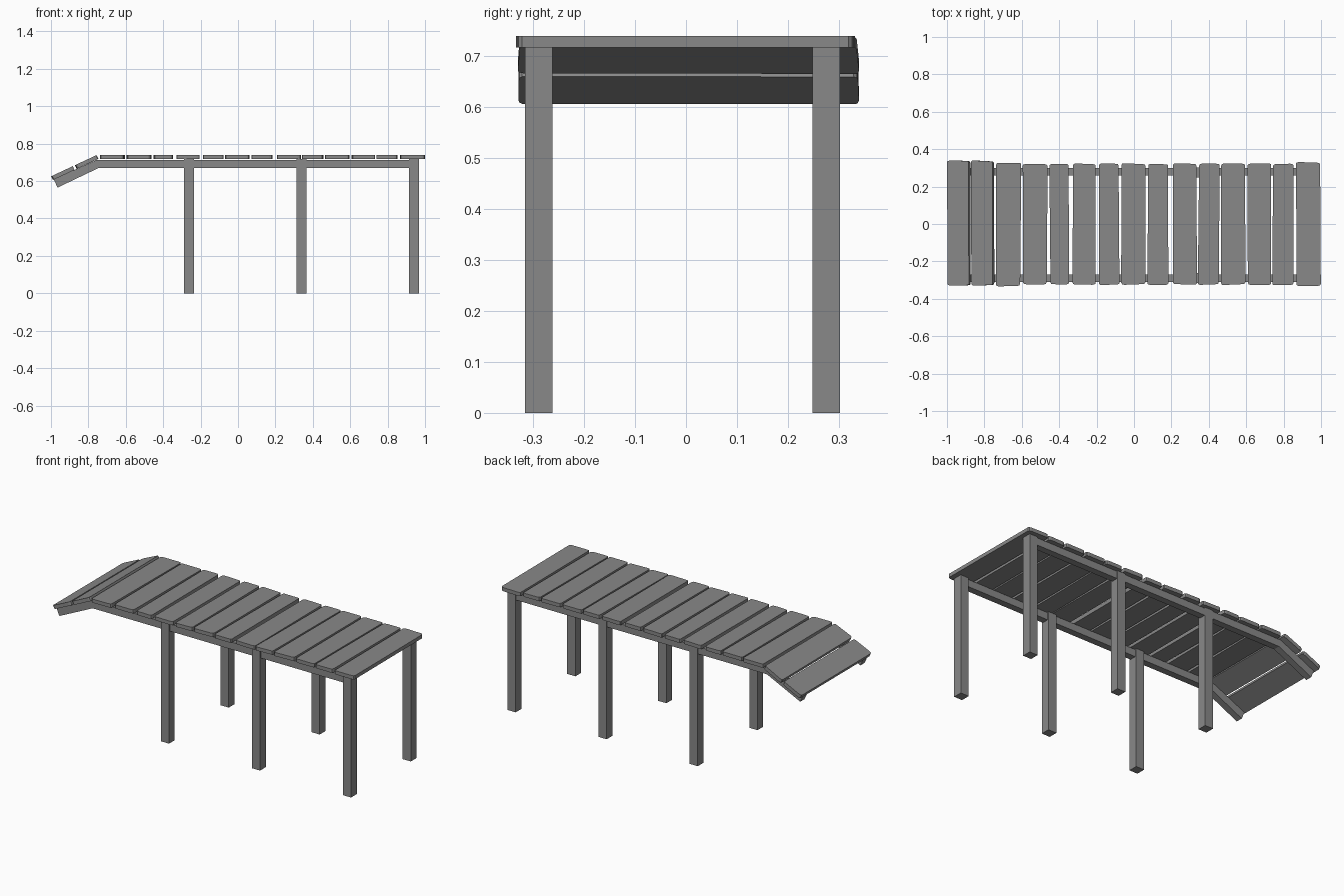
import bpy, bmesh, math, random
from mathutils import Matrix, Vector

random.seed(4)
cube = bpy.data.objects.get("Cube")
if cube:
    bpy.data.objects.remove(cube, do_unlink=True)

# Single weathered wood colour
wood = bpy.data.materials.new("grey_wood")
wood.use_nodes = True
grey = (0.25, 0.25, 0.25, 1.0)
wood.diffuse_color = grey
wood.node_tree.nodes["Principled BSDF"].inputs["Base Color"].default_value = grey


def finish(name, bm):
    bmesh.ops.recalc_face_normals(bm, faces=bm.faces)
    mesh = bpy.data.meshes.new(name)
    bm.to_mesh(mesh)
    bm.free()
    mesh.materials.append(wood)
    obj = bpy.data.objects.new(name, mesh)
    bpy.context.collection.objects.link(obj)
    return obj


def prism(name, outline, direction, place=None, depth_axis_offset=(0, 0, 0)):
    """Extrude a closed outline along a direction."""
    bm = bmesh.new()
    face = bm.faces.new([bm.verts.new(p) for p in outline])
    extruded = bmesh.ops.extrude_face_region(bm, geom=[face])["geom"]
    verts = [v for v in extruded if isinstance(v, bmesh.types.BMVert)]
    bmesh.ops.translate(bm, verts=verts, vec=direction)
    if place:
        bm.transform(place)
    return finish(name, bm)


THICK = 0.022
DECK_Z = 0.717


def plank(name, left, right, front, back, place):
    """Worn board: slightly crooked sides and clipped corners."""
    outline = []
    for x, y, sx, sy in ((left, front, 1, 1), (right, front, -1, 1),
                         (right, back, -1, -1), (left, back, 1, -1)):
        x += random.uniform(-0.004, 0.004)
        y += random.uniform(-0.003, 0.003)
        a, b = random.uniform(0.008, 0.018), random.uniform(0.006, 0.012)
        clip = [(x, y + sy * b, 0), (x + sx * a * 0.3, y + sy * b * 0.3, 0),
                (x + sx * a, y, 0)]
        outline += clip if sx == sy else clip[::-1]
    return prism(name, outline, (0, 0, THICK), place)


# Level deck boards, left and right edges
deck = [(-.735, -.605), (-.595, -.465), (-.45, -.35), (-.325, -.205),
        (-.19, -.08), (-.065, .062), (.075, .185), (.21, .335),
        (.345, .455), (.465, .592), (.605, .73), (.742, .85), (.87, .998)]
for i, (left, right) in enumerate(deck):
    extra = 0.007 if i in (0, len(deck) - 1) else 0
    plank(f"deck_plank_{i + 1}", left, right, -0.324 - extra, 0.322 + extra,
          Matrix.Translation((0, 0, DECK_Z)))

# Sloping ramp boards, measured along the slope from the lower end
slope = math.radians(25)
ramp = (Matrix.Translation((-0.989, 0, 0.606))
        @ Matrix.Rotation(-slope, 4, "Y"))
for i, (left, right) in enumerate([(0, .129), (.139, .268)]):
    plank(f"ramp_plank_{i + 1}", left, right, -0.328, 0.337, ramp)

# Bent side beams and square posts on both sides
beam = [(-.985, .61), (-.965, .565), (-.745, .67), (.95, .67),
        (.95, .713), (-.755, .713)]
for side, beam_y, post_y in (("front", -0.309, -0.316), ("back", 0.259, 0.248)):
    prism(side + "_beam", [(x, beam_y, z) for x, z in beam], (0, 0.04, 0))
    for spot, x in (("right", -0.262), ("middle", 0.34), ("left", 0.942)):
        w = 0.027
        base = [(x - w, post_y, 0), (x + w, post_y, 0),
                (x + w, post_y + 2 * w, 0), (x - w, post_y + 2 * w, 0)]
        prism(f"{side}_{spot}_post", base, (0, 0, DECK_Z))
